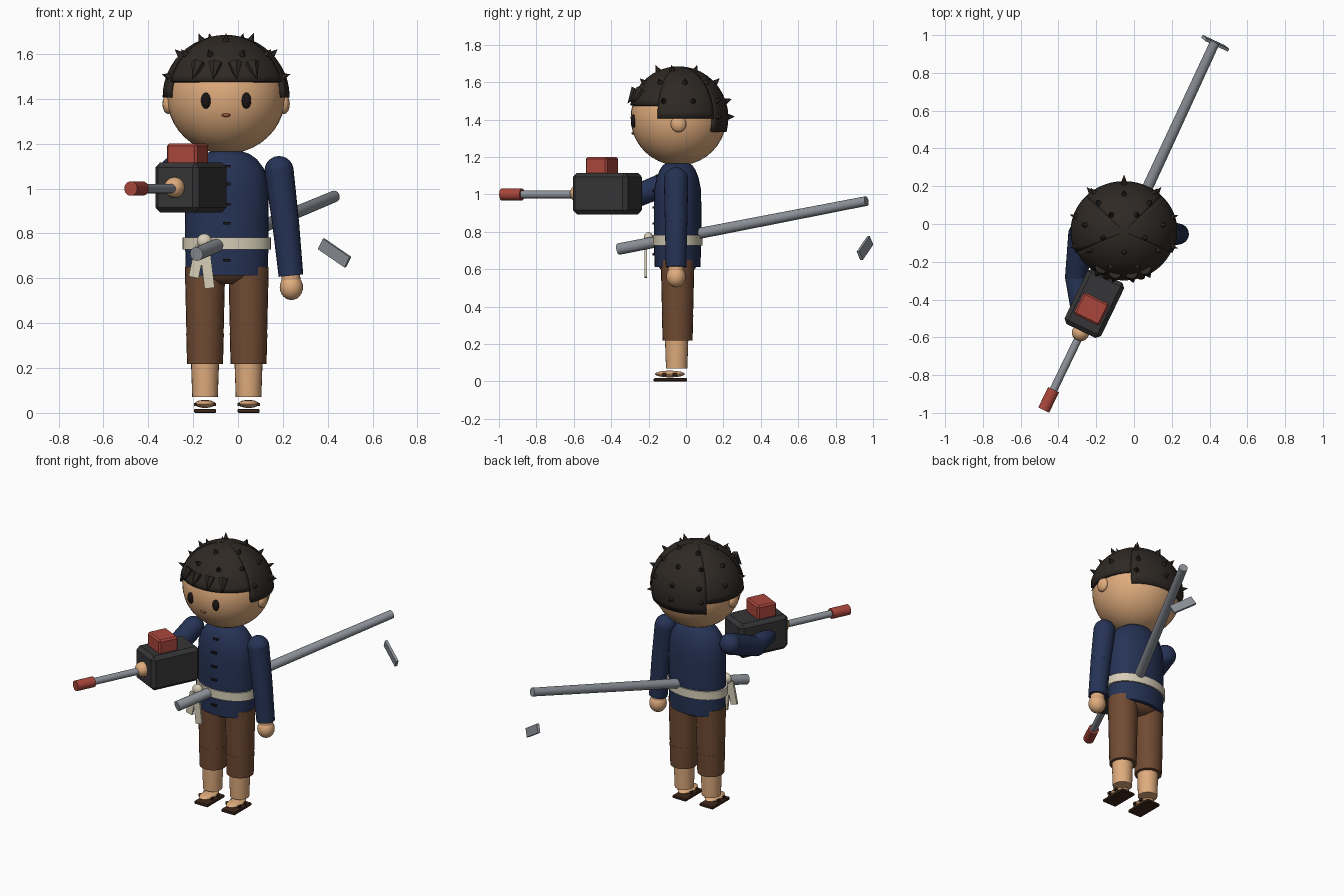
import bpy, bmesh
from math import sin, cos, pi, radians, sqrt, atan2, acos
from mathutils import Vector, Matrix

if "Cube" in bpy.data.objects:
    bpy.data.objects.remove(bpy.data.objects["Cube"])

CX, CY = -0.05, -0.045          # body axis
HEAD = Vector((-0.053, -0.04, 1.41))


def mat(name, r, g, b):
    m = bpy.data.materials.new(name)
    m.diffuse_color = [(c / 255) ** 2.2 for c in (r, g, b)] + [1]
    m.use_nodes = True
    m.node_tree.nodes["Principled BSDF"].inputs["Base Color"].default_value = m.diffuse_color
    return m


SKIN = mat("skin", 222, 170, 124)
HAIR = mat("hair", 50, 45, 41)
NAVY = mat("navy", 42, 54, 86)
BROWN = mat("brown", 112, 76, 54)
CREAM = mat("cream", 214, 205, 182)
DARK = mat("dark", 30, 27, 26)
SOLE = mat("sole", 66, 45, 34)
LIP = mat("lip", 150, 84, 62)
STEEL = mat("steel", 140, 145, 152)
CASE = mat("casing", 56, 56, 58)
RED = mat("red", 168, 72, 62)


def finish(bm, name, material, bevel=0, angle=40):
    bmesh.ops.recalc_face_normals(bm, faces=bm.faces)
    me = bpy.data.meshes.new(name)
    bm.to_mesh(me)
    bm.free()
    ob = bpy.data.objects.new(name, me)
    bpy.context.collection.objects.link(ob)
    me.materials.append(material)
    if bevel:
        b = ob.modifiers.new("bevel", 'BEVEL')
        b.width, b.segments = bevel, 1
    else:
        bpy.ops.object.select_all(action='DESELECT')
        ob.select_set(True)
        bpy.context.view_layer.objects.active = ob
        bpy.ops.object.shade_smooth_by_angle(angle=radians(angle))
    return ob


def add_tube(bm, p, q, r1, r2, seg=24, sq=1):
    p, q = Vector(p), Vector(q)
    m = (Matrix.Translation((p + q) / 2) @ (q - p).to_track_quat('Z', 'Y').to_matrix().to_4x4()
         @ Matrix.Diagonal((1, sq, 1, 1)))
    bmesh.ops.create_cone(bm, cap_ends=True, segments=seg, radius1=r1, radius2=r2,
                          depth=(q - p).length, matrix=m)


def add_ball(bm, c, r, seg=24):
    r = r if isinstance(r, tuple) else (r, r, r)
    bmesh.ops.create_uvsphere(bm, u_segments=seg, v_segments=seg // 2, radius=1,
                              matrix=Matrix.Translation(c) @ Matrix.Diagonal((*r, 1)))


def tube(name, material, *a, **k):
    bm = bmesh.new()
    add_tube(bm, *a, **k)
    return finish(bm, name, material)


def ball(name, material, c, r, seg=24):
    bm = bmesh.new()
    add_ball(bm, c, r, seg)
    return finish(bm, name, material)


def box(name, material, c, size, rot=None, bevel=0):
    bm = bmesh.new()
    rot = rot.to_4x4() if rot else Matrix()
    bmesh.ops.create_cube(bm, size=1, matrix=Matrix.Translation(c) @ rot @ Matrix.Diagonal((*size, 1)))
    return finish(bm, name, material, bevel)


def lathe(name, material, rows, seg=32):
    """Elliptical stack of (z, rx, ry) rings around the body axis, capped."""
    bm = bmesh.new()
    rings = [[bm.verts.new((CX + rx * cos(2 * pi * i / seg), CY + ry * sin(2 * pi * i / seg), z))
              for i in range(seg)] for z, rx, ry in rows]
    for a, b in zip(rings, rings[1:]):
        for i in range(seg):
            bm.faces.new((a[i], a[(i + 1) % seg], b[(i + 1) % seg], b[i]))
    bm.faces.new(rings[0])
    bm.faces.new(rings[-1])
    return finish(bm, name, material)


# Head, ears, face
ball("head", SKIN, HEAD, (0.264, 0.256, 0.255), 40)
for s in (-1, 1):
    ball("ear", SKIN, HEAD + Vector((s * 0.258, 0, -0.033)), (0.026, 0.042, 0.045), 16)
    ball("eye", DARK, HEAD + Vector((s * 0.09, -0.241, -0.018)), (0.022, 0.014, 0.036), 16)
ball("mouth", LIP, HEAD + Vector((0, -0.242, -0.083)), (0.02, 0.01, 0.008), 12)

# Hair cap: each column of the shell stops at its own hairline
HR = Vector((0.283, 0.267, 0.275))


def on_hair(az, lat):
    return HEAD + Vector((HR.x * cos(lat) * cos(az), HR.y * cos(lat) * sin(az), HR.z * sin(lat)))


bm = bmesh.new()
N, ROWS = 72, 12
for i in range(N):
    a0, a1 = 2 * pi * i / N, 2 * pi * (i + 1) / N
    s = sin((a0 + a1) / 2)
    low = 1.478 if s < -0.43 else 1.335 if s > 0.68 else 1.407
    lat0 = atan2((low - HEAD.z) / HR.z, sqrt(1 - ((low - HEAD.z) / HR.z) ** 2))
    lats = [lat0 + (pi / 2 - lat0) * j / ROWS for j in range(ROWS + 1)]
    for l0, l1 in zip(lats, lats[1:]):
        pts = [on_hair(a0, l0), on_hair(a1, l0), on_hair(a1, l1), on_hair(a0, l1)]
        bm.faces.new([bm.verts.new(p) for p in (pts if l1 < pi / 2 - 1e-4 else pts[:3])])
bmesh.ops.remove_doubles(bm, verts=bm.verts, dist=1e-5)
hair = finish(bm, "hair_cap", HAIR)
sol = hair.modifiers.new("thickness", 'SOLIDIFY')
sol.thickness, sol.offset = 0.02, -1

# Hair spikes: rings of small cones, then the fringe
bm = bmesh.new()
for count, lat, off in ((10, 0.33, 0.31), (9, 0.75, 0.175), (5, 1.15, 0.94)):
    for i in range(count):
        az = off + 2 * pi * i / count
        p = on_hair(az, lat)
        n = (p - HEAD).normalized()
        if lat > 0.5 or n.y > -0.4:
            add_tube(bm, p - n * 0.01, p + n * 0.035, 0.02, 0, seg=6)
for az in (0.9, 1.57, 2.24):
    p = on_hair(az, 0.02)
    n = (p - HEAD).normalized()
    add_tube(bm, p - n * 0.01, p + n * 0.035, 0.02, 0, seg=6)
finish(bm, "hair_spikes", HAIR, angle=20)
bm = bmesh.new()
for dx in (-0.128, -0.048, 0.04, 0.118):
    lat = 0.56
    az = -pi / 2 + dx / (HR.x * cos(lat))
    p = on_hair(az, lat)
    add_tube(bm, p, on_hair(az, 0.28) + Vector((dx * 0.1, -0.02, 0)), 0.034, 0, seg=6)
finish(bm, "fringe", HAIR, angle=20)

# Neck, jacket, hips, sash
tube("neck", SKIN, (CX, CY, 1.08), (CX, CY, 1.2), 0.06, 0.06)
lathe("jacket", NAVY, [(0.612, 0.182, 0.122), (0.75, 0.186, 0.127), (0.95, 0.187, 0.127),
                       (1.03, 0.182, 0.124), (1.09, 0.165, 0.112), (1.13, 0.135, 0.096),
                       (1.155, 0.1, 0.08), (1.165, 0.07, 0.066)])
lathe("hips", BROWN, [(0.575, 0.09, 0.06), (0.6, 0.15, 0.092), (0.64, 0.178, 0.115), (0.68, 0.178, 0.118)])
lathe("sash", CREAM, [(0.728, 0.198, 0.134), (0.782, 0.198, 0.134)])
for z in (1.1, 1.02, 0.93, 0.845, 0.68):
    box("button", DARK, (CX, CY - (0.108 if z > 1.05 else 0.127), z), (0.035, 0.016, 0.012))
ball("sash_knot", CREAM, (-0.15, -0.2, 0.765), (0.034, 0.026, 0.034), 16)
for x, z, l, tilt in ((-0.183, 0.675, 0.145, 12), (-0.138, 0.65, 0.19, -7)):
    box("sash_tail", CREAM, (x, -0.215, z), (0.045, 0.014, l), Matrix.Rotation(radians(tilt), 3, 'Y'))

# Legs, feet, sandals
for s in (-1, 1):
    x = CX + s * 0.097
    tube("trouser_upper", BROWN, (x, CY, 0.355), (x, CY, 0.65), 0.083, 0.09)
    tube("trouser_lower", BROWN, (x, CY, 0.218), (x, CY, 0.355), 0.08, 0.084)
    tube("calf", SKIN, (x, CY - 0.005, 0.07), (x, CY - 0.005, 0.24), 0.057, 0.063)
    ball("foot", SKIN, (x, -0.086, 0.04), (0.046, 0.08, 0.018), 20)
    box("sandal_sole", SOLE, (x, -0.084, 0.009), (0.098, 0.178, 0.018), bevel=0.004)
    for y in (-0.115, -0.06):
        box("sandal_strap", SOLE, (x, y, 0.038), (0.1, 0.022, 0.014))

# Hanging arm
bm = bmesh.new()
a, b, c = (0.183, -0.053, 1.08), (0.212, -0.053, 0.85), (0.236, -0.053, 0.612)
add_tube(bm, b, a, 0.06, 0.065)
add_tube(bm, c, b, 0.055, 0.06)
add_ball(bm, a, 0.065)
add_ball(bm, b, 0.06)
finish(bm, "hanging_sleeve", NAVY)
tube("hanging_wrist", SKIN, (0.237, -0.053, 0.58), (0.234, -0.053, 0.63), 0.042, 0.042)
ball("hanging_hand", SKIN, (0.238, -0.053, 0.56), (0.052, 0.052, 0.057))

# Raised arm
bm = bmesh.new()
a, b, c = (-0.283, -0.053, 1.08), (-0.305, -0.28, 0.985), (-0.275, -0.5, 1.01)
add_tube(bm, a, b, 0.065, 0.06)
add_tube(bm, b, c, 0.06, 0.052)
add_ball(bm, a, 0.065)
add_ball(bm, b, 0.06)
finish(bm, "raised_sleeve", NAVY)
ball("raised_hand", SKIN, (-0.283, -0.575, 1.005), 0.046)

# Power tool: casing, cap, rod and tip along one heading
d = Vector((-0.435, -0.9, 0)).normalized()
turn = Matrix.Rotation(atan2(d.y, d.x), 3, 'Z')
box("tool_casing", CASE, (-0.21, -0.42, 1.005), (0.325, 0.215, 0.222), turn, 0.022)
box("tool_cap", RED, (-0.225, -0.45, 1.15), (0.128, 0.15, 0.1), turn, 0.01)
tip = Vector((-0.478, -0.985, 1.0))
tube("tool_rod", STEEL, tip - d * 0.55, tip - d * 0.08, 0.021, 0.021)
tube("tool_tip", RED, tip - d * 0.12, tip, 0.032, 0.032)

# Long rod through the sash, with the loose plate beyond it
p, q = Vector((-0.185, -0.36, 0.708)), Vector((0.43, 0.965, 0.965))
tube("long_rod", STEEL, p, q, 0.031, 0.026)
u = Vector((0.77, -0.36, -0.53)).normalized()
v = (q - p).cross(u).normalized()
rot = Matrix((u, v, u.cross(v))).transposed()
box("end_plate", STEEL, (0.43, 0.957, 0.713), (0.155, 0.055, 0.016), rot)
